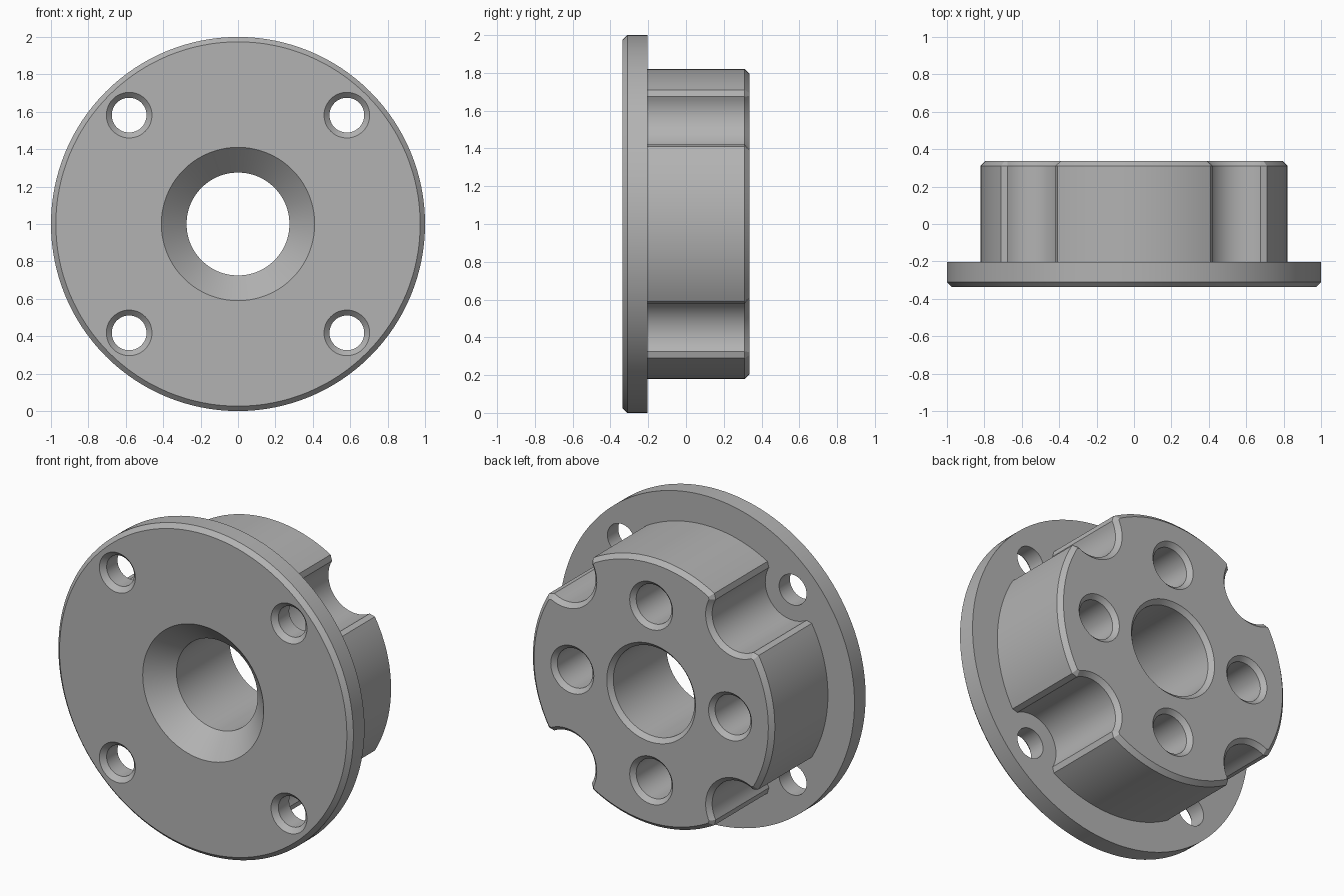
import bpy, bmesh, math
from math import cos, sin, pi
from mathutils import Vector

if "Cube" in bpy.data.objects:
    bpy.data.objects.remove(bpy.data.objects["Cube"])

FRONT, SEAT, BACK = -0.337, -0.203, 0.337   # y of front face, flange back, hub back
BEVEL = 0.026
CENTRE = 1.0                                # height of the axis
BOLT = 0.582                                # bolt hole offset in x and z
SLOT_R, HUB_R = 0.187, 0.82

steel = bpy.data.materials.new("grey metal")
steel.use_nodes = True
grey = (0.45, 0.45, 0.45, 1)
steel.diffuse_color = grey
steel.node_tree.nodes["Principled BSDF"].inputs["Base Color"].default_value = grey


def make_object(name, bm):
    bmesh.ops.recalc_face_normals(bm, faces=bm.faces)
    mesh = bpy.data.meshes.new(name)
    bm.to_mesh(mesh)
    bm.free()
    mesh.materials.append(steel)
    obj = bpy.data.objects.new(name, mesh)
    bpy.context.collection.objects.link(obj)
    return obj


def loft(name, rings, closed=False):
    """Skin matching rings of points; cap the ends unless the loft is closed."""
    bm = bmesh.new()
    loops = [[bm.verts.new(p) for p in ring] for ring in rings]
    n = len(loops[0])
    pairs = list(zip(loops, loops[1:])) + ([(loops[-1], loops[0])] if closed else [])
    for a, b in pairs:
        for i in range(n):
            j = (i + 1) % n
            bm.faces.new((a[i], a[j], b[j], b[i]))
    if not closed:
        bm.faces.new(loops[0])
        bm.faces.new(loops[-1])
    return make_object(name, bm)


def turned(name, profile, x=0, z=0, sides=48, closed=False):
    """Revolve (radius, y) points about an axis along y."""
    rings = [[(x + r * cos(2 * pi * i / sides), y, CENTRE + z + r * sin(2 * pi * i / sides))
              for i in range(sides)] for r, y in profile]
    return loft(name, rings, closed)


def cut(target, cutter):
    cutter.hide_render = True
    mod = target.modifiers.new("hole", 'BOOLEAN')
    mod.operation, mod.solver, mod.object = 'DIFFERENCE', 'EXACT', cutter
    bpy.context.view_layer.objects.active = target
    bpy.ops.object.modifier_apply(modifier=mod.name)
    bpy.data.objects.remove(cutter)


def hub_outline():
    """Round outline with four scooped slots whose corners are chamfered."""
    edge = math.atan2(0.41, 0.71)             # where a slot corner meets the rim
    scoop = math.atan2(0.093, -0.162)         # where the corner meets the scoop
    end = 1.5 * pi - (scoop - pi / 2 + pi / 2) + pi
    points = []
    for q in range(4):
        turn = q * pi / 2
        for i in range(25):
            a = turn - edge + 2 * edge * i / 24
            points.append(Vector((HUB_R * cos(a), HUB_R * sin(a))))
        centre = Vector((BOLT * math.sqrt(2) * cos(turn + pi / 4),
                         BOLT * math.sqrt(2) * sin(turn + pi / 4)))
        half = scoop - pi * 1.25              # half angle of the scoop about the diagonal
        half = abs(half)
        for i in range(25):
            a = turn + 1.25 * pi + half - 2 * half * i / 24
            points.append(centre + SLOT_R * Vector((cos(a), sin(a))))
    return points


def inset(points, d):
    result = []
    for i, p in enumerate(points):
        a = (p - points[i - 1]).normalized()
        b = (points[(i + 1) % len(points)] - p).normalized()
        na, nb = Vector((-a.y, a.x)), Vector((-b.y, b.x))
        result.append(p + (na + nb) * d / (1 + na.dot(nb)))
    return result


# Flange: chamfered disc with a countersunk centre
flange = turned("flange", [(0.41, FRONT), (1 - BEVEL, FRONT), (1, FRONT + BEVEL),
                           (1, SEAT), (0.275, SEAT)], sides=128, closed=True)
for sx in (-1, 1):
    for sz in (-1, 1):
        cut(flange, turned("bolt_cutter", [(0.152, FRONT - 0.03), (0.093, FRONT + 0.029),
                                           (0.093, SEAT + 0.1)], sx * BOLT, sz * BOLT))

# Hub: slotted boss with a chamfered back edge
outline = hub_outline()
hub = loft("hub", [[(p.x, y, CENTRE + p.y) for p in ring] for ring, y in (
    (outline, SEAT), (outline, BACK - BEVEL), (inset(outline, BEVEL), BACK))])


def back_hole(radius, floor, x=0, z=0, sides=48):
    cut(hub, turned("hole_cutter", [(radius, floor), (radius, BACK - BEVEL),
                                    (radius + 2 * BEVEL, BACK + BEVEL)], x, z, sides))


back_hole(0.275, SEAT - 0.1, sides=128)
for i in range(4):
    back_hole(0.12, BACK - 0.3, 0.535 * cos(i * pi / 2), 0.535 * sin(i * pi / 2))

# Smooth round walls, crisp edges
for obj in (flange, hub):
    bpy.ops.object.select_all(action='DESELECT')
    obj.select_set(True)
    bpy.context.view_layer.objects.active = obj
    bpy.ops.object.shade_smooth_by_angle(angle=math.radians(25))
